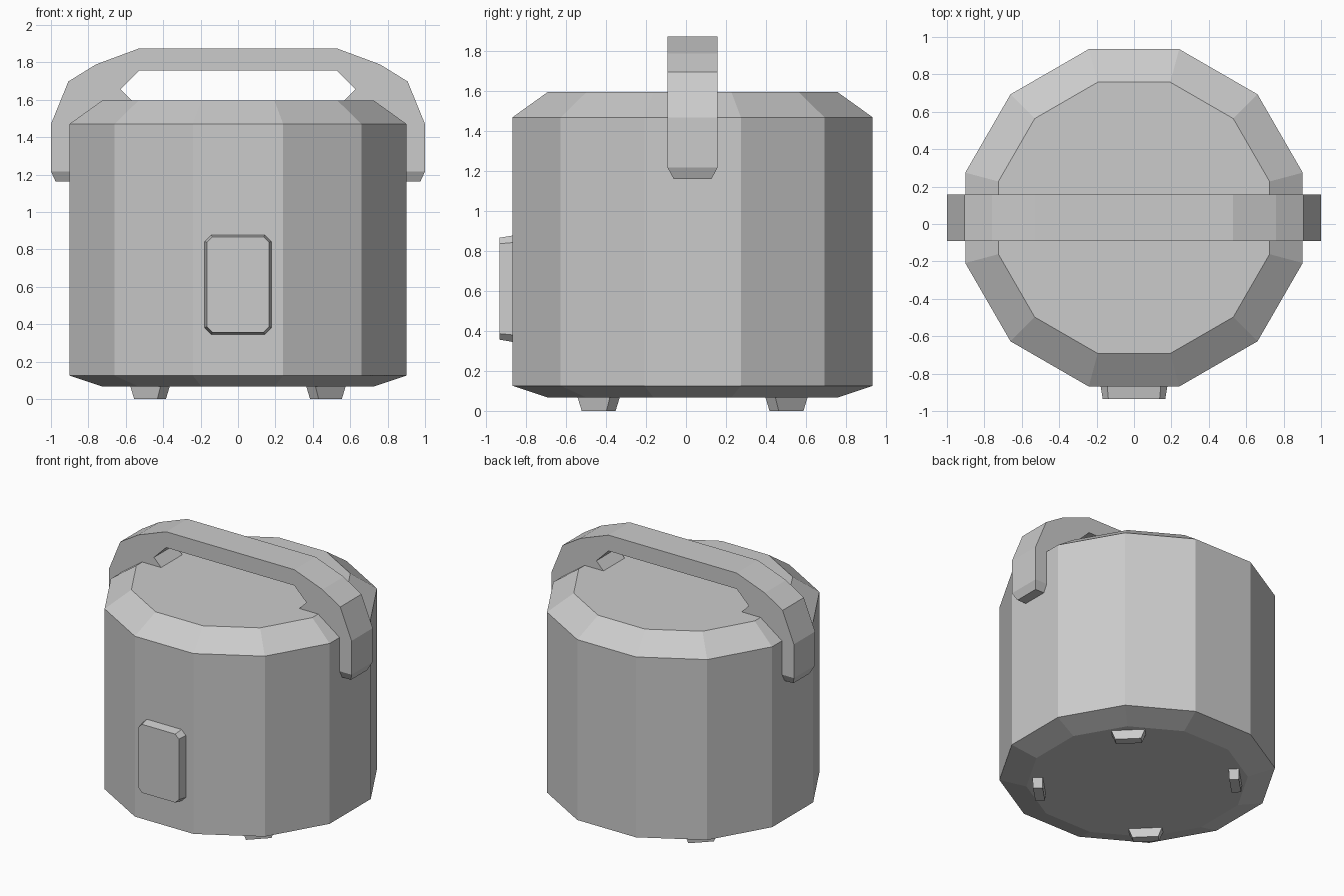
import bpy
import bmesh
import math
from mathutils import Matrix, Vector

cube = bpy.data.objects.get("Cube")
if cube:
    bpy.data.objects.remove(cube, do_unlink=True)

CENTRE_Y = 0.033
GREY = (0.6, 0.6, 0.6, 1)

grey = bpy.data.materials.new("plain grey")
grey.use_nodes = True
grey.diffuse_color = GREY
grey.node_tree.nodes["Principled BSDF"].inputs["Base Color"].default_value = GREY


def loft(name, rings, matrix=Matrix()):
    """Skin a list of equal-length closed rings and cap both ends."""
    bm = bmesh.new()
    loops = [[bm.verts.new(matrix @ Vector(p)) for p in ring] for ring in rings]
    count = len(loops[0])
    for a, b in zip(loops, loops[1:]):
        for i in range(count):
            j = (i + 1) % count
            bm.faces.new((a[i], a[j], b[j], b[i]))
    bm.faces.new(loops[0])
    bm.faces.new(loops[-1])
    bmesh.ops.recalc_face_normals(bm, faces=bm.faces)
    mesh = bpy.data.meshes.new(name)
    bm.to_mesh(mesh)
    bm.free()
    mesh.materials.append(grey)
    obj = bpy.data.objects.new(name, mesh)
    bpy.context.collection.objects.link(obj)
    return obj


def twelve_sided(apothem, z):
    r = apothem / math.cos(math.pi / 12)
    angles = [math.pi / 12 + i * math.pi / 6 for i in range(12)]
    return [(r * math.cos(a), r * math.sin(a), z) for a in angles]


def rectangle(width, depth, z):
    x, y = width / 2, depth / 2
    return [(-x, -y, z), (x, -y, z), (x, y, z), (-x, y, z)]


def clipped_rectangle(x, z, clip, y):
    corner = [(x, z - clip), (x - clip, z)]
    quarter = corner + [(-px, pz) for px, pz in reversed(corner)]
    return [(px, y, pz) for px, pz in quarter + [(-px, -pz) for px, pz in quarter]]


# Twelve-sided pot with bevelled lid and base
profile = [(0.725, 0.067), (0.902, 0.126), (0.902, 1.47), (0.725, 1.597)]
loft("pot_body", [twelve_sided(r, z) for r, z in profile],
     Matrix.Translation((0, CENTRE_Y, 0)))

# Carrying handle: outer point, inner point and half width at each station
half = 0.125
stations = [
    ((0.975, 1.162), (0.85, 1.162), 0.095),
    ((1.0, 1.218), (0.82, 1.218), half),
    ((1.0, 1.47), (0.70, 1.47), half),
    ((0.907, 1.698), (0.57, 1.597), half),
    ((0.76, 1.789), (0.628, 1.657), half),
    ((0.528, 1.875), (0.528, 1.757), half),
]


def handle_ring(station, side):
    (ox, oz), (ix, iz), w = station
    return [(side * ox, -w, oz), (side * ox, w, oz),
            (side * ix, w, iz), (side * ix, -w, iz)]


arch = [handle_ring(s, -1) for s in stations]
arch += [handle_ring(s, 1) for s in reversed(stations)]
loft("carrying_handle", arch, Matrix.Translation((0, CENTRE_Y, 0)))

# Control panel on the front
loft("control_panel", [clipped_rectangle(0.178, 0.266, 0.035, -0.80),
                       clipped_rectangle(0.178, 0.266, 0.035, -0.87),
                       clipped_rectangle(0.167, 0.255, 0.030, -0.935)],
     Matrix.Translation((0, 0, 0.612)))

# Four tapered feet on the diagonals
for i, name in enumerate(("back_left", "back_right", "front_right", "front_left")):
    turn = Matrix.Rotation(math.pi / 4 + i * math.pi / 2, 4, "Z")
    place = Matrix.Translation((0, CENTRE_Y, 0)) @ turn @ Matrix.Translation((0.665, 0, 0))
    loft(name + "_foot", [rectangle(0.065, 0.175, 0), rectangle(0.07, 0.23, 0.07)], place)
